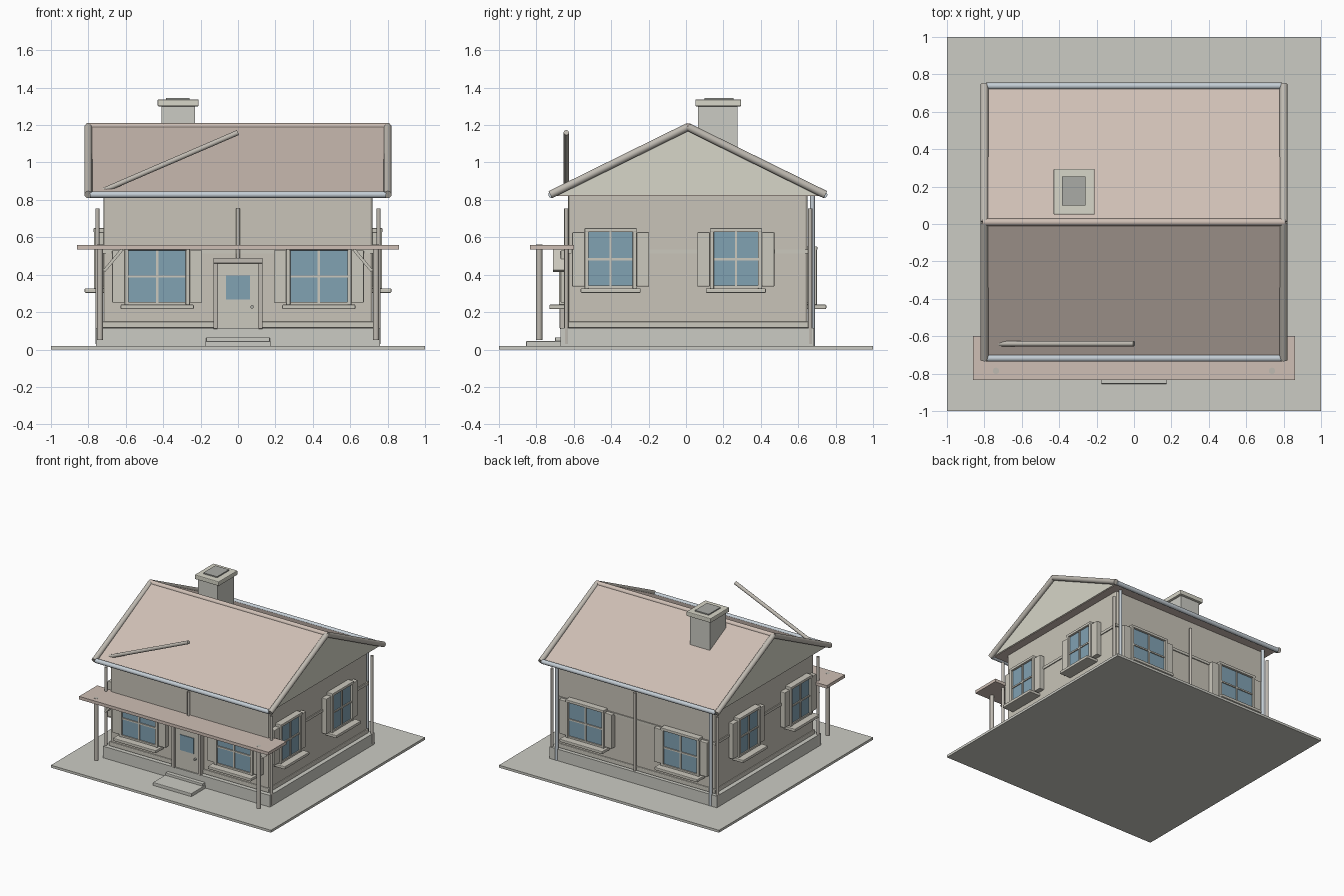
import bpy, bmesh
from math import pi
from mathutils import Matrix, Vector

if "Cube" in bpy.data.objects:
    bpy.data.objects.remove(bpy.data.objects["Cube"])

CY = 0.01  # house centre line in y


def mat(name, r, g, b):
    m = bpy.data.materials.new(name)
    m.diffuse_color = (r, g, b, 1)
    m.use_nodes = True
    m.node_tree.nodes["Principled BSDF"].inputs["Base Color"].default_value = m.diffuse_color
    return m


WALL = mat("wall", .58, .55, .48)
TRIM = mat("trim", .60, .58, .51)
STONE = mat("stone", .60, .60, .55)
ROOF = mat("roof", .62, .52, .46)
GABLE = mat("gable", .68, .67, .58)
PIPE = mat("pipe", .55, .61, .66)
WOOD = mat("wood", .52, .49, .44)
GLASS = mat("glass", .22, .36, .45)
DARK = mat("dark", .40, .41, .38)


def finish(name, bm, m):
    me = bpy.data.meshes.new(name)
    bmesh.ops.recalc_face_normals(bm, faces=bm.faces)
    bm.to_mesh(me)
    bm.free()
    me.materials.append(m)
    o = bpy.data.objects.new(name, me)
    bpy.context.collection.objects.link(o)
    return o


def box(name, x, y, z, m, bevel=0, M=Matrix()):
    bm = bmesh.new()
    bmesh.ops.create_cube(bm, size=1)
    for v in bm.verts:
        v.co = Vector([(r[0] + r[1]) / 2 + c * (r[1] - r[0]) for c, r in zip(v.co, (x, y, z))])
    if bevel:
        bmesh.ops.bevel(bm, geom=bm.edges[:], offset=bevel, segments=2, profile=.5, affect='EDGES')
    bm.transform(M)
    return finish(name, bm, m)


def rod(name, a, b, r, m, seg=16):
    a, b = Vector(a), Vector(b)
    d = b - a
    bm = bmesh.new()
    bmesh.ops.create_cone(bm, cap_ends=True, segments=seg, radius1=r, radius2=r, depth=d.length)
    bm.transform(Matrix.Translation((a + b) / 2) @ d.to_track_quat('Z', 'Y').to_matrix().to_4x4())
    for f in bm.faces:
        f.smooth = len(f.verts) == 4
    return finish(name, bm, m)


def prism(name, x0, x1, hw, z0, z1, m):
    bm = bmesh.new()
    f = bm.faces.new([bm.verts.new((x0, CY + y, z)) for y, z in ((-hw, z0), (hw, z0), (0, z1))])
    e = bmesh.ops.extrude_face_region(bm, geom=[f])
    bmesh.ops.translate(bm, vec=(x1 - x0, 0, 0), verts=[v for v in e['geom'] if isinstance(v, bmesh.types.BMVert)])
    return finish(name, bm, m)


def window(side, M, u, d, z0, w, h):
    """Window with frame, cross bars, sill and shutters; d is the wall plane."""
    f, hw, z1 = .022, w / 2, z0 + h

    def part(n, x, depth, z, m=TRIM, bv=0):
        box(f"{side}_{n}", (u + x[0], u + x[1]), (-d - depth, -d + .02), z, m, bv, M)
    part("glass", (-hw, hw), .035, (z0, z1), GLASS)
    for s in (-1, 1):
        a, b = sorted((s * hw, s * (hw + f)))
        part("frame_side", (a, b), .05, (z0 - f / 2, z1 + f), bv=.004)
        a, b = sorted((s * (hw + f), s * (hw + .088)))
        part("shutter", (a, b), .04, (z0, z1), bv=.004)
    part("frame_top", (-hw - f, hw + f), .052, (z1, z1 + f), bv=.004)
    part("frame_bottom", (-hw, hw), .045, (z0 - f / 2, z0 + .004))
    part("mullion", (-.006, .006), .043, (z0, z1))
    part("transom", (-hw, hw), .043, (z0 + h / 2 - .006, z0 + h / 2 + .006))
    part("sill", (-hw - .043, hw + .043), .1, (z0 - .034, z0 - .01), bv=.005)


# Ground, foundation, walls, bands
box("ground_slab", (-1, 1), (-1, 1), (0, .02), STONE)
box("foundation", (-.76, .76), (-.67, .685), (.01, .115), STONE)
box("walls", (-.72, .72), (-.63, .65), (.1, .835), WALL, .015)
box("base_board", (-.728, .728), (-.64, .66), (.115, .15), TRIM, .006)
box("string_band", (-.728, .728), (-.638, .658), (.513, .535), TRIM)

# Roof, gables, ridge, rake and gutter rolls
prism("roof", -.785, .785, .735, .82, 1.2, ROOF)
rod("ridge_roll", (-.81, CY, 1.19), (.81, CY, 1.19), .02, ROOF)
for s in (-1, 1):
    prism("gable_panel", s * .78, s * .79, .715, .825, 1.19, GABLE)
    rod("gutter", (-.79, CY + s * .728, .828), (.79, CY + s * .728, .828), .018, PIPE)
    for t in (-1, 1):
        rod("rake_roll", (s * .80, CY + t * .735, .828), (s * .80, CY, 1.19), .021, WOOD)
rod("loose_pole", (-.72, -.64, .85), (0, -.64, 1.16), .014, WOOD)

# Chimney
box("chimney_stack", (-.41, -.23), (.065, .275), (.95, 1.31), STONE)
box("chimney_cap", (-.43, -.21), (.05, .295), (1.3, 1.337), GABLE, .006)
box("chimney_flue", (-.385, -.26), (.1, .255), (1.32, 1.346), DARK)

# Windows on all four walls
for side, ang, us, d, z0, w, h in (
        ("front", 0, (-.432, .432), .63, .25, .305, .28),
        ("back", pi, (-.432, .432), .65, .25, .305, .28),
        ("right", pi / 2, (-.403, .267), .72, .337, .235, .29),
        ("left", -pi / 2, (.403, -.267), .72, .337, .235, .29)):
    for u in us:
        window(side, Matrix.Rotation(ang, 4, 'Z'), u, d, z0, w, h)

# Door with surround, light, knob and steps
box("door", (-.107, .107), (-.66, -.62), (.06, .462), TRIM)
box("door_light", (-.063, .063), (-.665, -.64), (.268, .395), GLASS)
rod("door_knob", (.075, -.675, .228), (.075, -.65, .228), .009, DARK)
for s in (-1, 1):
    box("door_jamb", sorted((s * .107, s * .132)), (-.675, -.62), (.11, .465), WOOD, .004)
box("door_head", (-.132, .132), (-.68, -.62), (.46, .49), WOOD, .004)
box("lower_step", (-.175, .175), (-.855, -.65), (.015, .045), STONE, .004)
box("upper_step", (-.17, .17), (-.70, -.65), (.04, .065), STONE, .004)

# Porch roof, posts, braces
box("porch_roof", (-.86, .86), (-.835, -.6), (.535, .56), ROOF)
for s in (-1, 1):
    rod("porch_post", (s * .738, -.785, .05), (s * .738, -.785, .561), .017, WOOD)
    M = Matrix.Translation((s * .667, -.68, .478)) @ Matrix.Rotation(-s * .7, 4, 'Y')
    box("porch_brace", (-.008, .008), (-.03, .03), (-.075, .075), TRIM, 0, M)

# Wall poles and rear downpipes
for x in (-.752, 0, .752):
    for y in (-.64, .664):
        rod("wall_pole", (x, y, .03), (x, y, .755), .011, WOOD)
for x in (-.7, .7):
    rod("downpipe", (x, .676, .02), (x, .676, .825), .013, PIPE)
